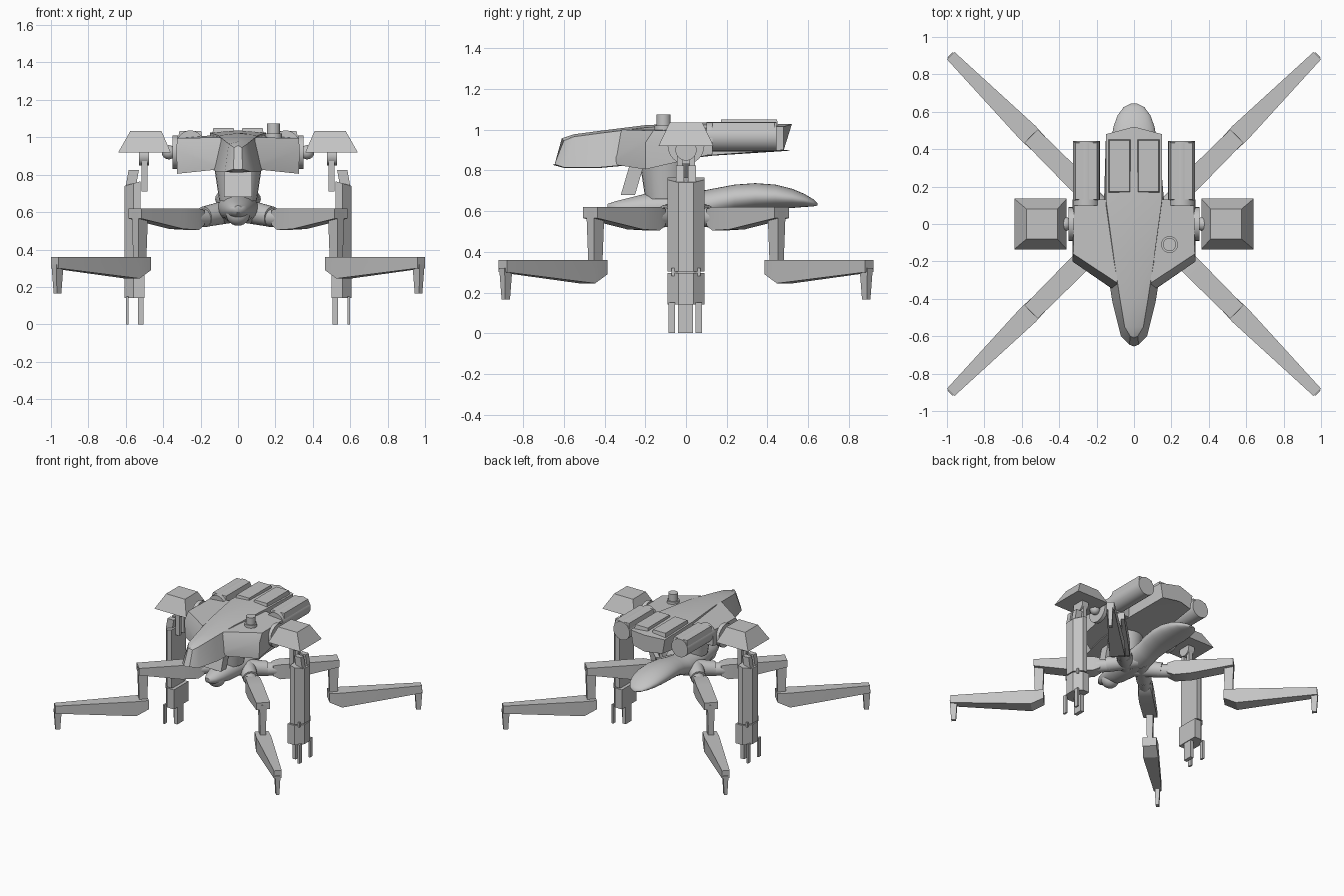
import bpy, bmesh, math
from mathutils import Vector

if "Cube" in bpy.data.objects:
    bpy.data.objects.remove(bpy.data.objects["Cube"])

grey = bpy.data.materials.new("hull grey")
grey.diffuse_color = (0.55, 0.55, 0.55, 1)
grey.use_nodes = True
grey.node_tree.nodes["Principled BSDF"].inputs["Base Color"].default_value = grey.diffuse_color


def finish(name, bm, angle=30):
    bmesh.ops.recalc_face_normals(bm, faces=bm.faces)
    me = bpy.data.meshes.new(name)
    bm.to_mesh(me)
    bm.free()
    ob = bpy.data.objects.new(name, me)
    bpy.context.collection.objects.link(ob)
    me.materials.append(grey)
    bpy.ops.object.select_all(action='DESELECT')
    ob.select_set(True)
    bpy.context.view_layer.objects.active = ob
    bpy.ops.object.shade_smooth_by_angle(angle=math.radians(angle))
    return ob


def loft(name, rings, angle=30):
    """Skin a list of equal-length point rings and cap both ends."""
    bm = bmesh.new()
    vs = [[bm.verts.new(p) for p in r] for r in rings]
    n = len(rings[0])
    for a, b in zip(vs, vs[1:]):
        for i in range(n):
            j = (i + 1) % n
            bm.faces.new((a[i], a[j], b[j], b[i]))
    bm.faces.new(vs[0])
    bm.faces.new(vs[-1])
    return finish(name, bm, angle)


def box(name, x0, x1, y0, y1, z0, z1, inset=0.0):
    def ring(z, d):
        return [(x0 + d, y0 + d, z), (x1 - d, y0 + d, z), (x1 - d, y1 - d, z), (x0 + d, y1 - d, z)]
    return loft(name, [ring(z0, 0), ring(z1, inset)])


def rod(name, a, b, r0, r1=None, seg=24):
    a, b = Vector(a), Vector(b)
    q = (b - a).to_track_quat('Z', 'Y')
    rings = []
    for c, r in ((a, r0), (b, r0 if r1 is None else r1)):
        rings.append([c + q @ Vector((r * math.cos(k * math.tau / seg), r * math.sin(k * math.tau / seg), 0))
                      for k in range(seg)])
    return loft(name, rings)


def ball(name, c, r):
    bm = bmesh.new()
    bmesh.ops.create_uvsphere(bm, u_segments=24, v_segments=12, radius=r)
    bmesh.ops.translate(bm, verts=bm.verts, vec=c)
    return finish(name, bm)


# central upper hull: (top y, half width, z, bottom y, half width, z, ridge y shift)
hull = [(-0.60, .02, .945, -0.645, .025, .83, -.01),
        (-0.55, .05, .965, -0.60, .07, .815, 0),
        (-0.40, .075, .985, -0.42, .115, .815, 0),
        (-0.20, .105, 1.01, -0.20, .15, .835, 0),
        (0.13, .15, 1.025, 0.13, .16, .875, 0),
        (0.48, .15, 1.015, 0.48, .13, .90, .04)]
loft("upper_hull", [[(-wt, yt, zt), (0, yt + s, zt + .012), (wt, yt, zt),
                     (wb, yb, zb), (0, yb + s, zb - .003), (-wb, yb, zb)]
                    for yt, wt, zt, yb, wb, zb, s in hull], 35)

# lower body with smooth tail: (y, half width, top z, bottom z)
body = [(-.385, .02, .635, .60), (-.34, .05, .65, .575), (-.28, .07, .665, .56), (-.18, .09, .69, .54),
        (-.05, .11, .70, .54), (.08, .105, .70, .55), (.16, .10, .715, .575),
        (.24, .112, .73, .595), (.34, .122, .737, .605), (.44, .122, .73, .61),
        (.52, .11, .71, .615), (.58, .088, .685, .62), (.625, .055, .658, .623), (.645, .015, .64, .627)]
loft("lower_body", [[(w * math.cos(k * math.tau / 28), y,
                      (t + b) / 2 + (t - b) / 2 * math.sin(k * math.tau / 28)) for k in range(28)]
                    for y, w, t, b in body], 60)
ball("chin_ball", (0, -.27, .592), .065)

# neck column and front strut
rod("neck_column", (0, -.1, .66), (0, -.1, .86), .10, .13)
loft("neck_strut", [[(-.075, y0, z), (.075, y0, z), (.075, y1, z), (-.075, y1, z)]
                    for y0, y1, z in ((-.32, -.25, .68), (-.27, -.2, .85))])

# sensor knob on one side only
rod("knob_base", (.19, -.11, .99), (.19, -.11, 1.02), .045)
rod("knob", (.19, -.11, 1.0), (.19, -.11, 1.075), .035)

for s, side in ((1, "right"), (-1, "left")):
    def sbox(name, x0, x1, *rest):
        return box(f"{side}_{name}", min(s * x0, s * x1), max(s * x0, s * x1), *rest)

    # side block of the hull
    loft(f"{side}_hull_block", [
        [(s * .09, -.365, .83), (s * .325, -.2, .805), (s * .325, .13, .88), (s * .09, .13, .88)],
        [(s * .09, -.36, .86), (s * .33, -.2, .935), (s * .33, .13, .935), (s * .09, .13, .935)],
        [(s * .09, -.315, 1.0), (s * .325, -.16, .995), (s * .32, .13, .995), (s * .09, .13, 1.015)]])

    # rear booster with flat rail, and raised deck hatch
    rod(f"{side}_booster", (s * .255, .1, .965), (s * .255, .445, .965), .072)
    sbox("booster_rail", .185, .325, .12, .445, .97, 1.035, .012)
    sbox("deck_hatch", .015, .14, .165, .455, 1.0, 1.05, .008)

    # shoulder with ball joint and hanger
    rod(f"{side}_shoulder_collar", (s * .32, 0, .92), (s * .35, 0, .92), .09)
    ball(f"{side}_shoulder_ball", (s * .37, 0, .92), .038)
    loft(f"{side}_shoulder", [
        [(s * x, y, z) for x, y in ((x0, -h), (x1, -h), (x1, h), (x0, h))]
        for x0, x1, h, z in ((.36, .64, .135, .92), (.41, .575, .08, 1.035))])
    rod(f"{side}_hanger_disc", (s * .475, 0, .90), (s * .53, 0, .90), .052)
    for y in (-.03, .03):
        sbox("hanger_rod", .485, .517, y - .014, y + .014, .71, .9)
        loft(f"{side}_arm_link", [
            [(s * (x0 + a), y + b, z) for a, b in ((0, -.02), (.055, -.02), (.055, .02), (0, .02))]
            for x0, z in ((.545, .74), (.53, .825))])

    # arm with chamfered outer edges and a groove
    def arm(name, xi, z0, zi, zo):
        pts = [(xi, -.09), (.56, -.09), (.608, -.037), (.608, .037), (.56, .09), (xi, .09)]
        loft(f"{side}_{name}", [
            [(s * x, y, z0) for x, y in pts],
            [(s * x, y, zi + (zo - zi) * (x - xi) / (.608 - xi)) for x, y in pts]])
    arm("upper_arm", .52, .303, .765, .74)
    arm("lower_arm", .5, .14, .295, .295)
    sbox("arm_core", .525, .59, -.07, .07, .28, .32)

    # fingers
    sbox("wide_finger", .505, .535, -.04, .035, 0, .15)
    for y in (-.07, .062):
        sbox("thin_finger", .585, .6, y - .016, y + .016, 0, .15)

    # two diagonal legs on this side
    for f, end in ((-1, "front"), (1, "rear")):
        tag = f"{side}_{end}"

        def at(t, n, z):
            return (s * (.08 + t - n * .707), f * (t + n * .707), z)

        def limb(name, secs):
            loft(f"{tag}_{name}", [[at(t, -w, zt), at(t, w, zt), at(t, w, zb), at(t, -w, zb)]
                                   for t, zt, zb, w in secs])

        def post(name, t, z1, h1, z0, h0):
            loft(f"{tag}_{name}", [
                [at(t - h, -h, z), at(t + h, -h, z), at(t + h, h, z), at(t - h, h, z)]
                for z, h in ((z1, h1), (z0, h0))])

        rod(f"{tag}_hip", at(-.06, 0, .61), at(.1, 0, .575), .065, .055)
        rod(f"{tag}_hip_joint", at(.08, 0, .57), at(.17, 0, .565), .048)
        limb("thigh", [(.13, .61, .53, .042), (.165, .62, .505, .052), (.25, .62, .51, .054), (.47, .62, .565, .05)])
        post("knee_post", .445, .6, .026, .33, .02)
        limb("shin", [(.42, .36, .29, .05), (.485, .36, .245, .055), (.9, .36, .30, .028)])
        post("foot_spike", .885, .32, .019, .165, .012)
